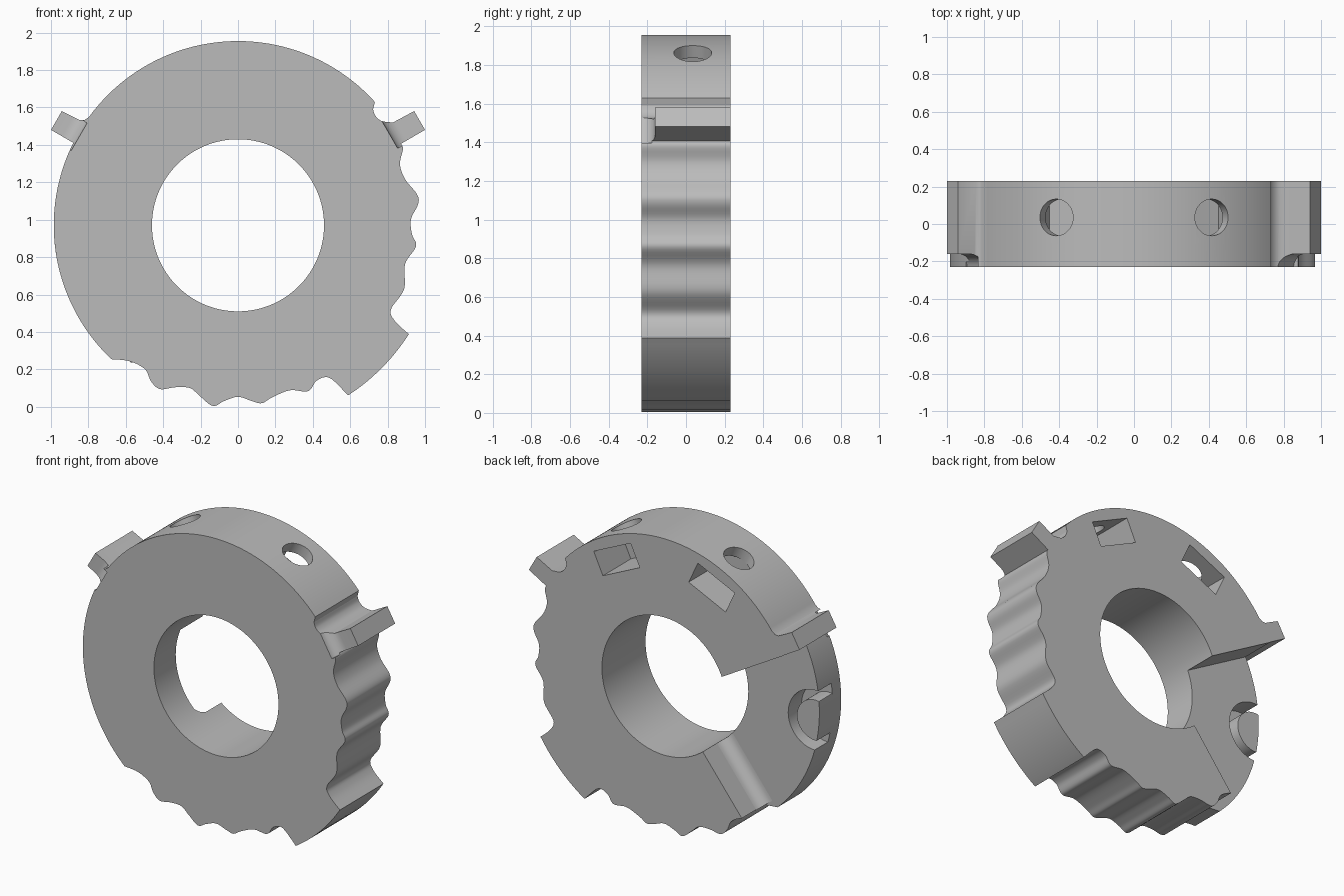
import bpy, bmesh
from math import sin, cos, radians, pi
from mathutils import Vector

cube = bpy.data.objects.get("Cube")
if cube:
    bpy.data.objects.remove(cube)

CZ, R, BORE, HALF = 0.97, 0.985, 0.46, 0.23
TAB_W, TAB_R = 0.058, 1.121

grey = bpy.data.materials.new("plain grey")
grey.use_nodes = True
grey.diffuse_color = (0.5, 0.5, 0.5, 1)
grey.node_tree.nodes["Principled BSDF"].inputs["Base Color"].default_value = (0.5, 0.5, 0.5, 1)


def polar(deg, r, t=0.0):
    """Point (x, z) at a radius, shifted sideways by t (anticlockwise)."""
    a = radians(deg)
    return (r * cos(a) - t * sin(a), CZ + r * sin(a) + t * cos(a))


def arc(r, a0, a1, n):
    return [polar(a0 + (a1 - a0) * i / n, r) for i in range(n + 1)]


def circle(cx, cz, r, n=64):
    return [(cx + r * cos(2 * pi * i / n), cz + r * sin(2 * pi * i / n)) for i in range(n)]


def spline(pts, n=6):
    """Smooth curve through the points."""
    p = [Vector(q) for q in [pts[0]] + pts + [pts[-1]]]
    out = []
    for a, b, c, d in zip(p, p[1:], p[2:], p[3:]):
        for i in range(n):
            t = i / n
            out.append(tuple(0.5 * (2 * b + (c - a) * t + (2 * a - 5 * b + 4 * c - d) * t * t
                                    + (3 * b - a - 3 * c + d) * t ** 3)))
    return out + [tuple(pts[-1])]


def prism(name, pts, w0, w1, u=(1, 0, 0), v=(0, 0, 1), w=(0, 1, 0), origin=(0, 0, 0)):
    """Extrude a profile given in the u, v plane along w."""
    u, v, w, origin = Vector(u), Vector(v), Vector(w), Vector(origin)
    bm = bmesh.new()
    face = bm.faces.new([bm.verts.new(origin + u * a + v * b + w * w0) for a, b in pts])
    new = bmesh.ops.extrude_face_region(bm, geom=[face])["geom"]
    bmesh.ops.translate(bm, vec=w * (w1 - w0), verts=[g for g in new if isinstance(g, bmesh.types.BMVert)])
    bmesh.ops.recalc_face_normals(bm, faces=bm.faces)
    me = bpy.data.meshes.new(name)
    bm.to_mesh(me)
    bm.free()
    me.materials.append(grey)
    ob = bpy.data.objects.new(name, me)
    bpy.context.collection.objects.link(ob)
    return ob


def activate(ob):
    bpy.ops.object.select_all(action="DESELECT")
    ob.select_set(True)
    bpy.context.view_layer.objects.active = ob


def cut(body, cutter):
    cutter.hide_render = True
    mod = body.modifiers.new("cut", "BOOLEAN")
    mod.operation, mod.solver, mod.object = "DIFFERENCE", "EXACT", cutter
    activate(body)
    bpy.ops.object.modifier_apply(modifier=mod.name)
    bpy.data.objects.remove(cutter)


def radial_axes(deg):
    a = radians(deg)
    return Vector((cos(a), 0, sin(a))), Vector((-sin(a), 0, cos(a)))


# Outline of the ring: plain rim, tabs, scalloped edges and the raised corner
bottom_scallops = [(-.674, .254), (-.578, .243), (-.497, .2), (-.465, .136), (-.417, .094),
                   (-.337, .104), (-.257, .1), (-.203, .056), (-.134, .004), (-.075, .03),
                   (0, .053), (.075, .03), (.128, .019), (.182, .05), (.278, .088), (.374, .083),
                   (.417, .136), (.465, .158), (.508, .142), (.588, .061)]
side_scallops = [(.914, .388), (.84, .457), (.818, .521), (.888, .628), (.893, .762), (.952, .858),
                 (.93, .922), (.925, 1.003), (.963, 1.083), (.957, 1.136), (.893, 1.217),
                 (.866, 1.297), (.882, 1.377), (.872, 1.406)]
outline = arc(R, 42, 144, 72)
outline += [(-.82, 1.533), (-.845, 1.532), polar(150, TAB_R, -TAB_W), polar(150, TAB_R, TAB_W)]
outline += arc(R, 153.4, 226.4, 50)
outline += spline(bottom_scallops)
outline += arc(1.083, -56.5, -33, 12)
outline += spline(side_scallops)
outline += [polar(30, TAB_R, -TAB_W), polar(30, TAB_R, TAB_W)]
outline += spline([(.829, 1.52), (.77, 1.527), (.735, 1.555), (.722, 1.59)])
body = prism("ring_body", outline, -HALF, HALF)

# Central bore
cut(body, prism("bore_cutter", circle(0, CZ, BORE, 128), -1, 1))

# Tabs set back from the front with a rounded shoulder
for deg, foot in ((30, 0.945), (150, 0.972)):
    radial, tangent = radial_axes(deg)
    shoulder = [(foot + .08 - .08 * cos(i * pi / 16), -HALF + .07 * sin(i * pi / 16)) for i in range(9)]
    profile = [(foot, -.3)] + shoulder + [(1.3, -.16), (1.3, -.3)]
    cut(body, prism("tab_cutter", profile, -.07, .1, radial, (0, 1, 0), tangent, (0, 0, CZ)))

# Stepped recess in the back, between the tab and a radial wall
WALL = 231.8
sector = [polar(150, .2, -.06 + 2 * .06), polar(150, 1.4, .06), (-1.5, 0), polar(WALL, 1.4), polar(WALL, .2)]
cut(body, prism("recess_cutter", sector, 0, .4))

# Round pocket in the recess, with a trimmed peg left standing in it
PX, PZ = -.955, .91
cut(body, prism("pocket_cutter", circle(PX, PZ, .2), -.14, .1))
peg_points = []
for x, z in circle(PX, PZ, .135):
    r = Vector((x, z - CZ)).length
    k = min(1, R / r)
    peg_points.append((x * k, CZ + (z - CZ) * k))
peg = prism("pocket_peg", peg_points, -.15, 0)

# Rounded foot of the recess wall
F = .08
radial, tangent = radial_axes(WALL)
foot = [(.01, -.01), (-F, -.01)] + [(-F + F * sin(i * pi / 16), F - F * cos(i * pi / 16)) for i in range(9)] + [(.01, F)]
fillet = prism("recess_fillet", foot, BORE, .93, tangent, (0, 1, 0), radial, (0, 0, CZ))

# Slots in the back and the radial screw holes that reach them
for deg in (65, 115):
    radial, tangent = radial_axes(deg)
    slot = [(.75, -.15), (.91, -.15), (.91, .15), (.75, .15)]
    cut(body, prism("slot_cutter", slot, -.065, .4, radial, tangent, (0, 1, 0), (0, 0, CZ)))
    cut(body, prism("hole_cutter", circle(0, .035, .098, 48), .8, 1.2, tangent, (0, 1, 0), radial, (0, 0, CZ)))

for ob in (body, peg, fillet):
    activate(ob)
    bpy.ops.object.shade_smooth_by_angle(angle=radians(30))
